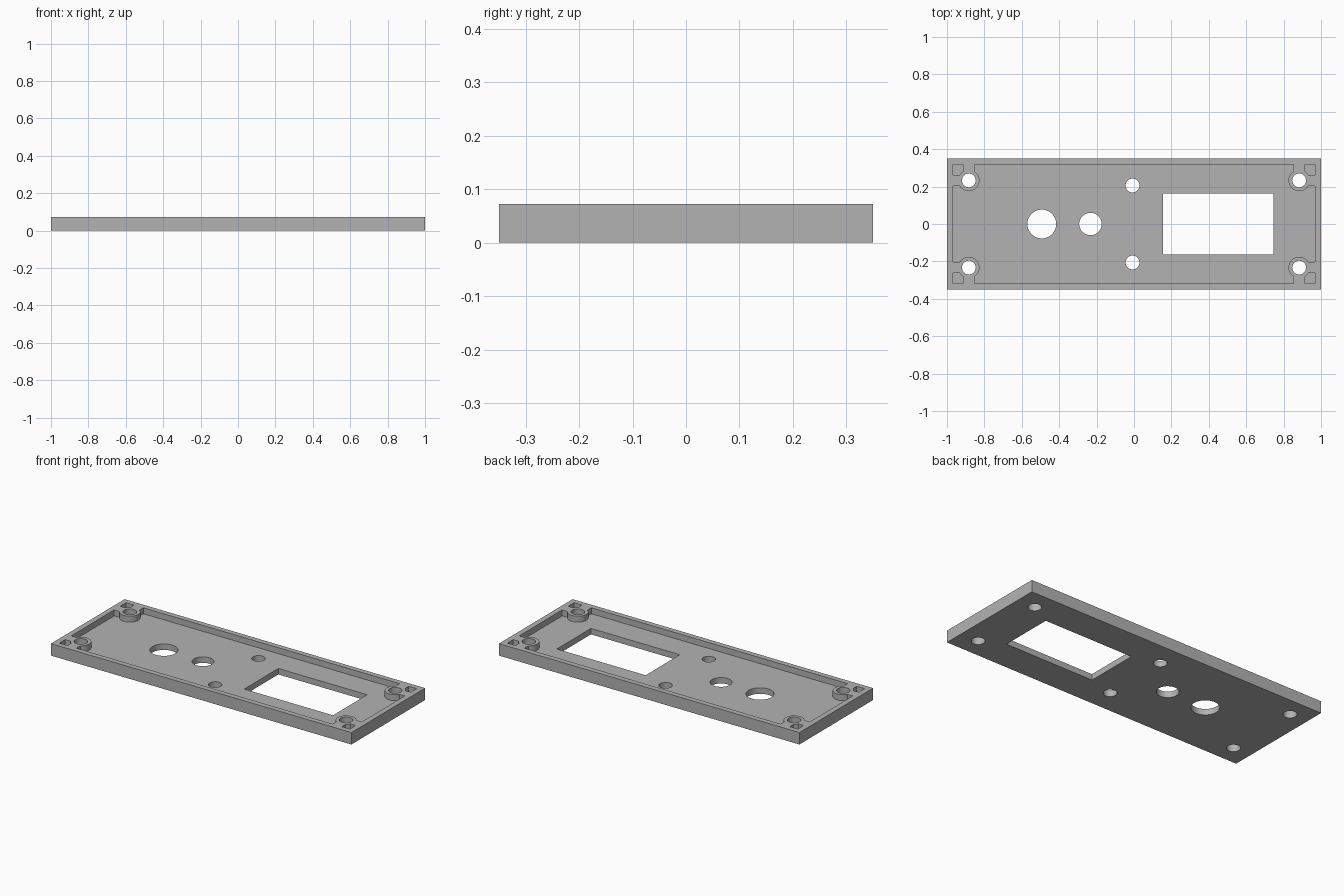
import bpy
import math

default = bpy.data.objects.get("Cube")
if default:
    bpy.data.objects.remove(default, do_unlink=True)

HEIGHT, FLOOR = 0.072, 0.036
BOSS_X, BOSS_Y = 0.883, 0.233
INNER_X, INNER_Y = 0.967, 0.318

grey = bpy.data.materials.new("plain grey")
grey.use_nodes = True
colour = (0.45, 0.45, 0.45, 1)
grey.diffuse_color = colour
grey.node_tree.nodes["Principled BSDF"].inputs["Base Color"].default_value = colour


def box(name, x0, x1, y0, y1, z0, z1):
    bpy.ops.mesh.primitive_cube_add(
        size=1, location=((x0 + x1) / 2, (y0 + y1) / 2, (z0 + z1) / 2))
    ob = bpy.context.object
    ob.name = name
    ob.scale = (abs(x1 - x0), abs(y1 - y0), z1 - z0)
    bpy.ops.object.transform_apply(location=True, rotation=True, scale=True)
    return ob


def cylinder(name, x, y, radius):
    bpy.ops.mesh.primitive_cylinder_add(
        vertices=48, radius=radius, depth=0.4, location=(x, y, 0))
    ob = bpy.context.object
    ob.name = name
    return ob


def cut(target, cutter):
    """Subtract the cutter from the target and throw the cutter away."""
    mod = target.modifiers.new("cut", "BOOLEAN")
    mod.operation = "DIFFERENCE"
    mod.solver = "EXACT"
    mod.object = cutter
    bpy.context.view_layer.objects.active = target
    bpy.ops.object.modifier_apply(modifier=mod.name)
    bpy.data.objects.remove(cutter, do_unlink=True)


corners = [(sx, sy) for sx in (-1, 1) for sy in (-1, 1)]

# Pocket volume, leaving the screw bosses and their ribs standing
pocket = box("pocket", -INNER_X, INNER_X, -INNER_Y, INNER_Y, FLOOR, 0.12)
for sx, sy in corners:
    x, y = sx * BOSS_X, sy * BOSS_Y
    cut(pocket, cylinder("boss", x, y, 0.057))
    cut(pocket, box("end_rib", x, sx * 1.1, y - 0.029, y + 0.029, -0.1, 0.2))
    cut(pocket, box("side_rib", x - 0.03, x + 0.03, y, sy * 0.5, -0.1, 0.2))

# Panel with its raised rim
panel = box("front_panel", -1, 1, -0.35, 0.35, 0, HEIGHT)
cut(panel, pocket)

# Screw holes, control holes and display window
holes = [(sx * BOSS_X, sy * BOSS_Y, 0.037) for sx, sy in corners]
holes += [(-0.008, 0.206, 0.037), (-0.008, -0.206, 0.037),
          (-0.493, 0, 0.077), (-0.233, 0, 0.06)]
for x, y, radius in holes:
    cut(panel, cylinder("hole", x, y, radius))
cut(panel, box("window", 0.155, 0.746, -0.162, 0.162, -0.1, 0.2))

panel.data.materials.clear()
panel.data.materials.append(grey)
bpy.ops.object.select_all(action="DESELECT")
panel.select_set(True)
bpy.context.view_layer.objects.active = panel
bpy.ops.object.shade_smooth_by_angle(angle=math.radians(30))
